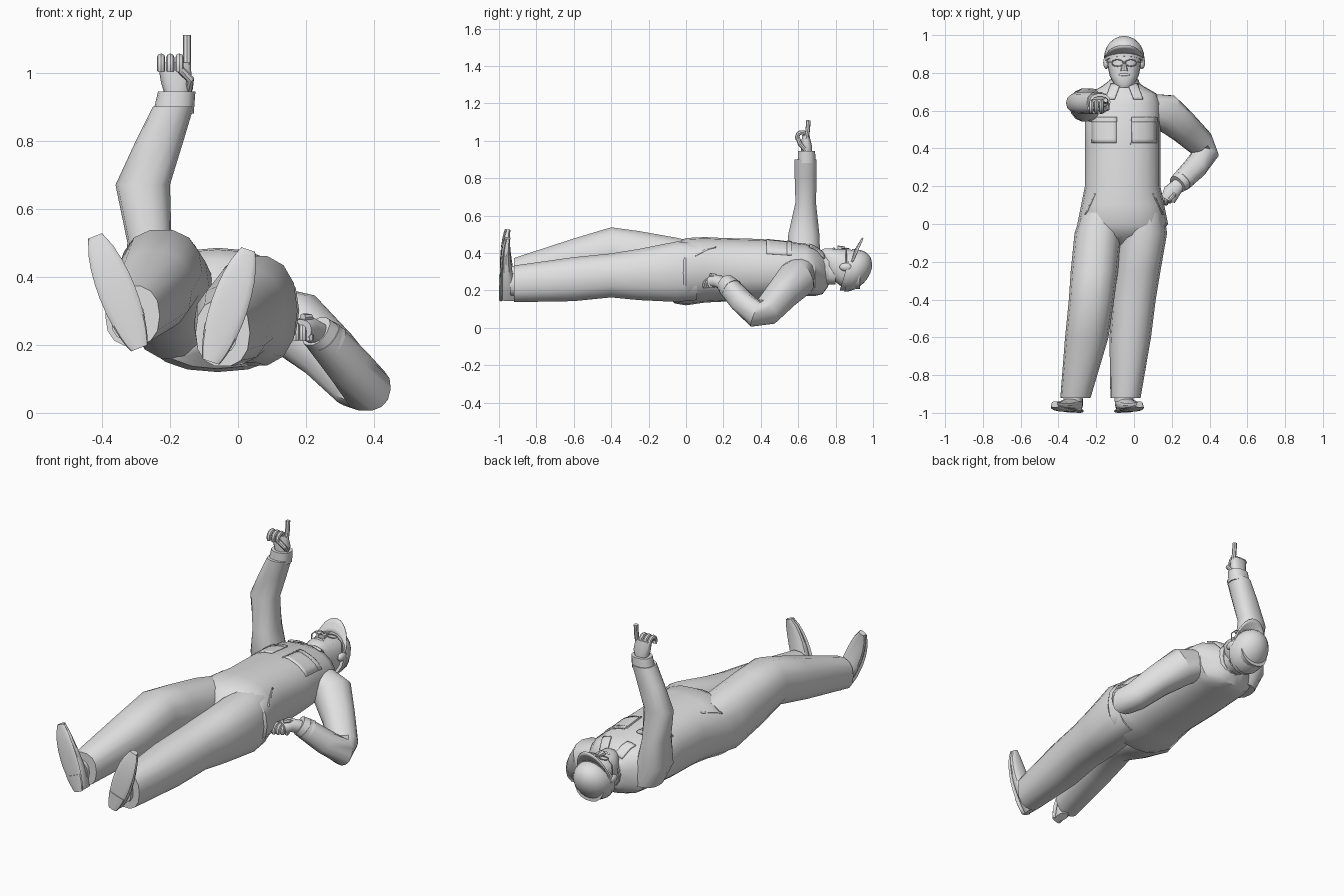
import bpy, bmesh, math
from mathutils import Vector
from mathutils.bvhtree import BVHTree

cube = bpy.data.objects.get("Cube")
if cube:
    bpy.data.objects.remove(cube, do_unlink=True)

shade = (.75, .75, .75, 1)
grey = bpy.data.materials.new("plain_grey")
grey.use_nodes = True
grey.diffuse_color = shade
grey.node_tree.nodes["Principled BSDF"].inputs["Base Color"].default_value = shade
X, Y, Z = Vector((1, 0, 0)), Vector((0, 1, 0)), Vector((0, 0, 1))
made = []


def finish(name, bm, recalc=True):
    if recalc:
        bmesh.ops.recalc_face_normals(bm, faces=bm.faces)
    mesh = bpy.data.meshes.new(name)
    bm.to_mesh(mesh)
    bm.free()
    mesh.materials.append(grey)
    ob = bpy.data.objects.new(name, mesh)
    bpy.context.scene.collection.objects.link(ob)
    made.append(ob)
    return ob


def soften(value, power):
    return math.copysign(abs(value) ** power, value)


def tube(name, rows, u=X, v=Z, sides=14, power=.85, ref=None):
    """Loft oval rings (x, y, z, half u, half v); ref makes rings follow the path."""
    bm = bmesh.new()
    rings = []
    points = [Vector(row[:3]) for row in rows]
    for i, (point, row) in enumerate(zip(points, rows)):
        if ref:
            ahead = points[min(i + 1, len(points) - 1)]
            behind = points[max(i - 1, 0)]
            tangent = (ahead - behind).normalized()
            u = tangent.cross(ref).normalized()
            v = u.cross(tangent)
        ring = []
        for k in range(sides):
            angle = math.tau * k / sides
            across = u * soften(math.cos(angle), power) * row[3]
            along = v * soften(math.sin(angle), power) * row[-1]
            ring.append(bm.verts.new(point + across + along))
        rings.append(ring)
    for lower, upper in zip(rings, rings[1:]):
        for k in range(sides):
            bm.faces.new((lower[k - 1], lower[k], upper[k], upper[k - 1]))
    bm.faces.new(rings[0])
    bm.faces.new(rings[-1])
    return finish(name, bm)


def finger(name, points, radius=.012, ref=X):
    return tube(name, [(*p, radius) for p in points], sides=8, power=1, ref=ref)


def curled_finger(name, x, y, z, radius=.026):
    angles = [math.pi * k / 5 for k in range(7)]
    finger(name, [(x, y + radius * math.cos(a), z + radius * math.sin(a)) for a in angles])


def oval(name, centre, size):
    bm = bmesh.new()
    bmesh.ops.create_uvsphere(bm, u_segments=12, v_segments=8, radius=1)
    bmesh.ops.scale(bm, vec=size, verts=bm.verts)
    bmesh.ops.translate(bm, vec=centre, verts=bm.verts)
    finish(name, bm)


def sheet(name, point, columns, rows, thickness):
    """Grid of point(s, t), thickened."""
    bm = bmesh.new()
    grid = [[bm.verts.new(point(i / columns, j / rows)) for j in range(rows + 1)]
            for i in range(columns + 1)]
    for left, right in zip(grid, grid[1:]):
        for j in range(rows):
            bm.faces.new((left[j], right[j], right[j + 1], left[j + 1]))
    modifier = finish(name, bm, False).modifiers.new("thickness", 'SOLIDIFY')
    modifier.thickness = thickness
    modifier.offset = 0


# Torso lying on its back
mid = -.06
torso = tube("torso", [(mid, *row) for row in (
    (.76, .3, .07, .08), (.73, .29, .11, .11), (.69, .3, .18, .13), (.64, .31, .2, .14),
    (.4, .31, .2, .165), (.2, .31, .2, .17), (.1, .31, .22, .175), (0, .3, .24, .18),
    (-.06, .29, .2, .16), (-.11, .28, .1, .1))], sides=20)

# Trouser legs
tube("right_leg", [
    (-.17, .06, .31, .11, .15), (-.19, -.05, .32, .125, .165), (-.21, -.25, .37, .125, .15),
    (-.225, -.4, .41, .12, .13), (-.25, -.6, .36, .115, .12), (-.31, -.92, .285, .08, .09)])
tube("left_leg", [
    (.05, .06, .3, .11, .155), (.05, -.05, .3, .125, .165), (.02, -.25, .285, .12, .14),
    (0, -.4, .28, .115, .12), (-.02, -.6, .26, .11, .12), (-.045, -.92, .235, .08, .1)])


# Shoes with soles and heel blocks
def shoe(side, heel, toe):
    heel, toe = Vector(heel), Vector(toe)
    across = Y.cross(toe - heel).normalized()

    def loft(part, rise, height, taper, margin, end):
        rows = []
        for k in range(9):
            s = end * k / 8
            thick = height - taper * s
            width = margin + .055 * math.sin(math.pi * (.06 + .9 * s)) ** .45
            lift = rise + thick + .025 * s ** 4
            rows.append((*(heel.lerp(toe, s) + Y * lift), width, thick))
        tube(side + part, rows, across, Y)

    loft("_shoe", .01, .045, .032, -.004, 1)
    loft("_sole", .004, .008, 0, 0, 1)
    loft("_heel", 0, .01, 0, 0, .25)
    ankle = heel.lerp(toe, .25)
    tube(side + "_ankle", [(ankle.x, y, ankle.z, .05, .06) for y in (-.86, -.94)])


shoe("right", (-.29, -1, .19), (-.42, -1, .52))
shoe("left", (-.08, -1, .15), (.03, -1, .48))

# Raised right arm
tube("right_arm", [
    (-.2, .63, .24, .08), (-.25, .63, .36, .09), (-.26, .63, .5, .065, .085),
    (-.28, .64, .67, .08, .056), (-.23, .64, .8, .07, .06), (-.19, .64, .9, .06)], X, Y)
tube("right_cuff", [(-.19, .645, .88, .06, .05), (-.18, .645, .945, .055, .046)], X, Y)
tube("right_palm", [(-.18, .645, .93, .034, .03), (-.18, .645, .97, .046, .03),
                    (-.188, .64, 1.03, .048, .02)], X, Y)
for k in range(3):
    curled_finger("right_curled_finger", -.226 + .027 * k, .62, 1.02)
finger("right_pointing_finger", [(-.15, .64, 1), (-.15, .65, 1.05), (-.15, .655, 1.11)])
finger("right_thumb", [(-.145, .64, .95), (-.14, .61, .98), (-.17, .6, 1.01)], ref=Y)

# Left arm bent, hand on the hip
tube("left_arm", [
    (.07, .61, .3, .08), (.17, .59, .26, .1), (.265, .51, .175, .085), (.35, .43, .085, .075),
    (.38, .375, .07, .07), (.325, .3, .14, .063), (.25, .225, .225, .055)], ref=Z)
tube("left_cuff", [(.27, .245, .205, .058), (.23, .21, .24, .05)], ref=Z)
tube("left_palm", [(.24, .215, .23, .034), (.2, .17, .25, .045, .034),
                   (.18, .13, .245, .04, .03)], ref=Z)
for k in range(4):
    curled_finger("left_finger", .15 + .02 * k, .125 + .01 * k, .23)
finger("left_thumb", [(.22, .18, .26), (.21, .15, .28), (.19, .13, .28)])

# Neck and head
face = -.052
tube("neck", [(face, y, .3, .07) for y in (.68, .8)])
tube("collar", [(face, .72, .305, .09, .1), (face, .765, .31, .076, .082)])
tube("head", [(face, *row) for row in (
    (.722, .39, .03, .025), (.742, .37, .055, .055), (.785, .34, .077, .085),
    (.83, .32, .087, .1), (.88, .315, .093, .104), (.93, .305, .09, .1))], sides=18)
tube("nose", [(face, .81, .42, .02), (face, .85, .42, .01, .015)], sides=8)
oval("moustache", (face, .79, .415), (.033, .01, .014))
oval("lower_lip", (face, .77, .412), (.022, .007, .01))
for s in (-1, 1):
    oval("ear", (face + s * .095, .855, .325), (.016, .035, .022))
    oval("cheek", (face + s * .04, .82, .39), (.025, .025, .017))
    turns = [math.tau * k / 12 for k in range(13)]
    rim = [(face + s * .036 + .03 * math.cos(a), .853 + .018 * math.sin(a), .425) for a in turns]
    finger("glasses_rim", rim, .003, Z)
    arm = [(face + s * x, .857, z) for x, z in ((.066, .425), (.093, .4), (.094, .32))]
    finger("glasses_arm", arm, .003, Y)
finger("glasses_bridge", [(face + x, .856, .428) for x in (-.01, .01)], .003, Z)

# Cap with band and brim
tilt = Vector((0, .3, 1)).normalized()
dome = []
for k in range(7):
    angle = math.pi * k / 13
    radius = .107 * math.cos(angle)
    dome.append((face, .88 + .11 * math.sin(angle), .305, radius, radius * 1.1))
tube("cap_crown", dome, X, tilt, 20, 1)
tube("cap_band", [(face, y, .31, .106, .116) for y in (.855, .885)], X, tilt, 20, 1)


def brim(s, t):
    angle = math.pi * (.06 + .88 * s)
    bow = math.sin(angle)
    out = t * bow
    return (face + .102 * math.cos(angle), .872 + .033 * bow + .04 * out,
            .31 + .105 * bow + .065 * out)


sheet("cap_brim", brim, 14, 3, .009)

# Clothing details laid over the torso
tree = BVHTree.FromPolygons([v.co for v in torso.data.vertices],
                            [p.vertices[:] for p in torso.data.polygons])


def patch(name, side, inner, outer, bottom, top, lean=0, lift=.002):
    """Plate mirrored by side, draped on the torso; lean slants it towards the middle."""
    def point(s, t):
        x = face + side * (inner + (outer - inner) * s - lean * t)
        y = bottom + (top - bottom) * t
        hit = tree.ray_cast(Vector((x, y, 2)), -Z)[0]
        return (x, y, (hit.z if hit else .3) + lift)
    sheet(name, point, 6, 6, .008)


for side in (-1, 1):
    patch("chest_pocket", side, .04, .17, .43, .55)
    patch("pocket_flap", side, .038, .172, .54, .565, lift=.005)
    patch("collar_flap", side, .05, .1, .66, .74, .03, lift=.008)
    patch("hip_pocket_edge", side, .2, .206, .05, .16, .05, lift=0)
patch("zip_pull", 1, .03, .036, .42, .55, lift=0)

# Smooth shading with sharp creases
bpy.ops.object.select_all(action='DESELECT')
for ob in made:
    ob.select_set(True)
bpy.context.view_layer.objects.active = torso
bpy.ops.object.shade_smooth_by_angle(angle=math.radians(35))
